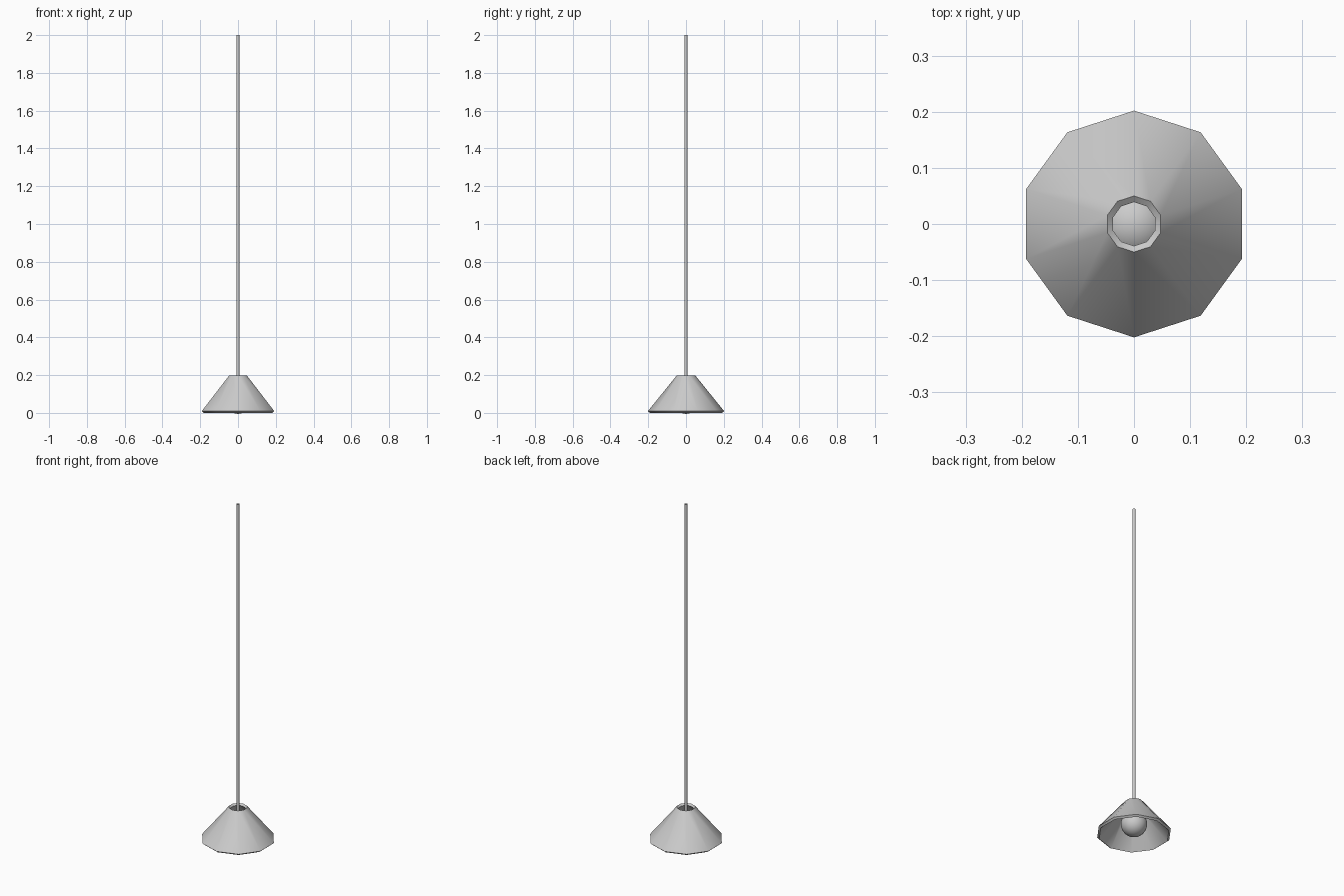
import bpy, bmesh, math

if "Cube" in bpy.data.objects:
    bpy.data.objects.remove(bpy.data.objects["Cube"])


def lathe(name, profile, sides, closed=False):
    """Spin an (r, z) profile around z, first vertex on the +y axis."""
    bm = bmesh.new()
    rings = []
    for r, z in profile:
        rings.append([bm.verts.new((r * math.sin(2 * math.pi * i / sides),
                                    r * math.cos(2 * math.pi * i / sides), z))
                      for i in range(sides)])
    pairs = list(zip(rings, rings[1:]))
    if closed:
        pairs.append((rings[-1], rings[0]))
    for a, b in pairs:
        for i in range(sides):
            j = (i + 1) % sides
            bm.faces.new((a[i], b[i], b[j], a[j]))
    bmesh.ops.recalc_face_normals(bm, faces=bm.faces)
    mesh = bpy.data.meshes.new(name)
    bm.to_mesh(mesh)
    bm.free()
    obj = bpy.data.objects.new(name, mesh)
    bpy.context.collection.objects.link(obj)
    return obj


def smooth(obj):
    bpy.ops.object.select_all(action='DESELECT')
    obj.select_set(True)
    bpy.context.view_layer.objects.active = obj
    bpy.ops.object.shade_smooth_by_angle(angle=math.radians(40))


# Ten-sided conical shade with wall thickness perpendicular to the slope
shade = lathe("lamp_shade", [(0.202, 0.009), (0.050, 0.197),
                             (0.039, 0.188), (0.191, 0.0)], 10, closed=True)
smooth(shade)

# Open-ended hanging cord, reaching down into the bulb
cord = lathe("hanging_cord", [(0.008, 0.125), (0.008, 2.0)], 10)
smooth(cord)

# Round bulb
bpy.ops.mesh.primitive_uv_sphere_add(segments=32, ring_count=16,
                                     radius=0.07, location=(0, 0, 0.065))
bulb = bpy.context.object
bulb.name = "bulb"
smooth(bulb)
